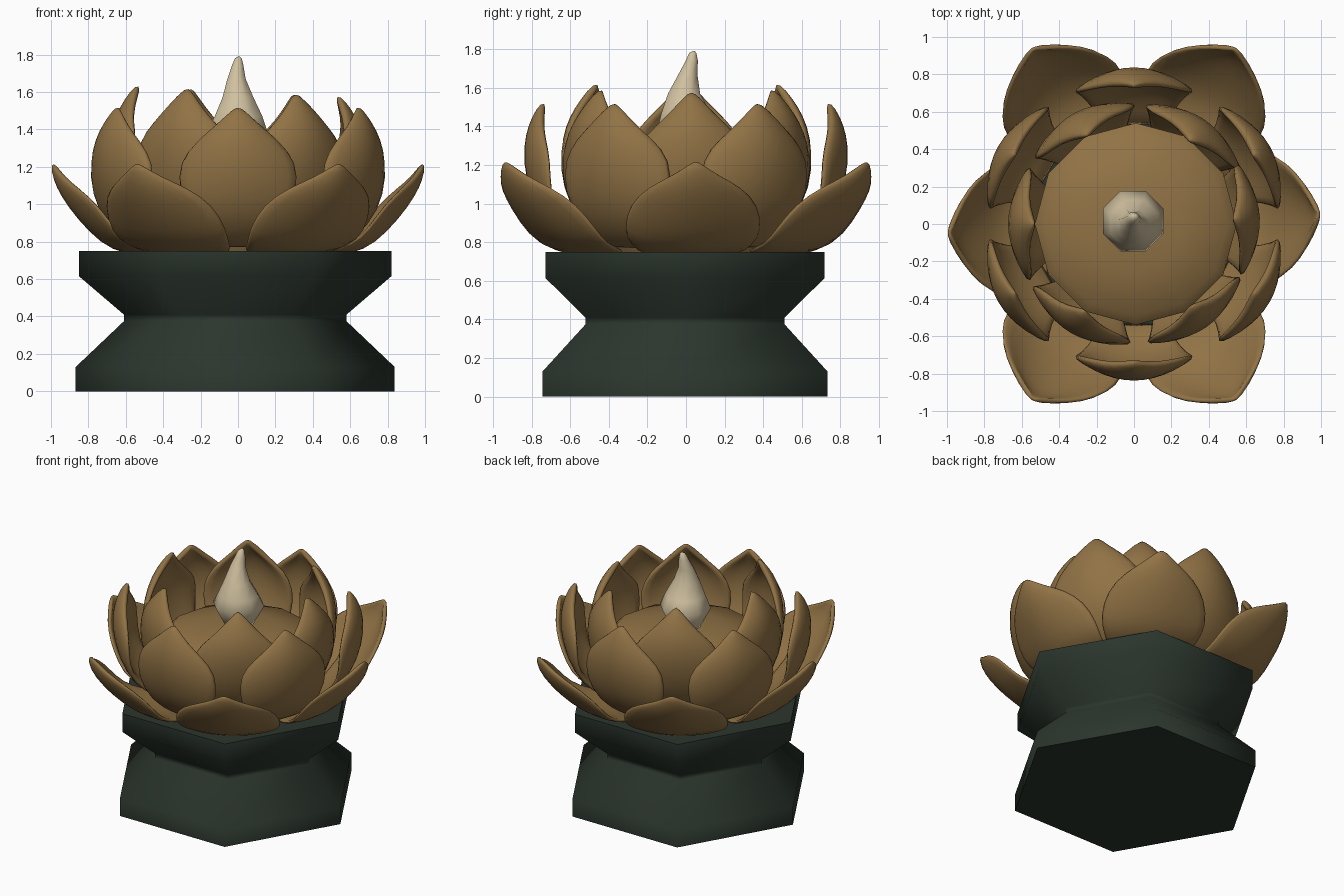
import bpy, bmesh, math
from mathutils import Vector, Matrix

if "Cube" in bpy.data.objects:
    bpy.data.objects.remove(bpy.data.objects["Cube"])


def material(name, rgb):
    m = bpy.data.materials.new(name)
    m.diffuse_color = (*rgb, 1)
    m.use_nodes = True
    m.node_tree.nodes["Principled BSDF"].inputs["Base Color"].default_value = m.diffuse_color
    return m


BROWN = material("bronze brown", (0.285, 0.171, 0.060))
GREEN = material("dark green", (0.024, 0.036, 0.026))
CREAM = material("cream", (0.63, 0.53, 0.35))


def make_object(name, bm, mat, angle):
    mesh = bpy.data.meshes.new(name)
    bm.to_mesh(mesh)
    bm.free()
    mesh.materials.append(mat)
    ob = bpy.data.objects.new(name, mesh)
    bpy.context.collection.objects.link(ob)
    bpy.ops.object.select_all(action='DESELECT')
    ob.select_set(True)
    bpy.context.view_layer.objects.active = ob
    bpy.ops.object.shade_smooth_by_angle(angle=math.radians(angle))
    return ob


def lathe(name, sections, sides, mat, angle, turn=0.0):
    """Stack of regular polygon rings: (x, y, z, radius)."""
    bm = bmesh.new()
    rings = []
    for x, y, z, r in sections:
        rings.append([bm.verts.new((x + r * math.cos(turn + 2 * math.pi * k / sides),
                                    y + r * math.sin(turn + 2 * math.pi * k / sides), z))
                      for k in range(sides)])
    for a, b in zip(rings, rings[1:]):
        for k in range(sides):
            n = (k + 1) % sides
            bm.faces.new((a[k], a[n], b[n], b[k]))
    bm.faces.new(rings[0][::-1])
    bm.faces.new(rings[-1])
    return make_object(name, bm, mat, angle)


def petal(name, profile, azimuth, cup, stretch=1.0, rise=1.0, thick=0.04):
    """Cupped leaf; profile rows are (radius, height, half width)."""
    bm = bmesh.new()
    rows = []
    steps = [-1, -0.67, -0.33, 0, 0.33, 0.67, 1]
    rot = Matrix.Rotation(math.radians(azimuth), 3, 'Z')
    for i, (r, z, w) in enumerate(profile):
        r0, z0, _ = profile[max(i - 1, 0)]
        r1, z1, _ = profile[min(i + 1, len(profile) - 1)]
        inward = Vector((-(z1 - z0), 0, r1 - r0)).normalized()
        bend = cup * min(1, 0.1 + 0.3 * i)
        rows.append([bm.verts.new(rot @ (Vector((r * stretch, w * s, z * rise))
                                         + inward * bend * w * s * s)) for s in steps])
    for a, b in zip(rows, rows[1:]):
        for j in range(len(steps) - 1):
            bm.faces.new((a[j], a[j + 1], b[j + 1], b[j]))
    ob = make_object(name, bm, BROWN, 60)
    sol = ob.modifiers.new("thickness", 'SOLIDIFY')
    sol.thickness = thick
    sol.offset = -1
    sub = ob.modifiers.new("smooth", 'SUBSURF')
    sub.levels = sub.render_levels = 1
    return ob


# Hexagonal waisted pedestal
lathe("pedestal", [(-0.015, -0.005, z, r) for z, r in
                   [(0, 0.853), (0.13, 0.853), (0.375, 0.595), (0.41, 0.595),
                    (0.615, 0.835), (0.75, 0.835)]], 6, GREEN, 65)

# Seed pod in the middle of the flower
lathe("seed_pod", [(0.01, 0, z, r) for z, r in
                   [(0.75, 0.42), (0.95, 0.52), (1.13, 0.54), (1.18, 0.49),
                    (1.23, 0.25), (1.25, 0.05)]], 12, BROWN, 50)

# Bud with a bent tip
lathe("centre_bud", [(-0.01, 0.02, 1.21, 0.08), (-0.005, 0.015, 1.39, 0.175),
                     (0.003, 0.0, 1.47, 0.138), (0, -0.01, 1.57, 0.09),
                     (-0.008, 0.01, 1.67, 0.053), (-0.002, 0.03, 1.74, 0.034),
                     (0.002, 0.035, 1.78, 0.02), (0.005, 0.04, 1.79, 0.006)],
      8, CREAM, 80, math.pi / 8)

# Petal rings
outer = [(0.46, 0.725, 0.26), (0.61, 0.732, 0.325), (0.735, 0.785, 0.37), (0.865, 0.92, 0.345),
         (0.95, 1.04, 0.25), (0.99, 1.13, 0.13), (1.005, 1.215, 0.02)]
middle = [(0.54, 0.75, 0.17), (0.71, 0.86, 0.26), (0.81, 1.03, 0.33), (0.85, 1.22, 0.33),
          (0.835, 1.36, 0.235), (0.80, 1.45, 0.125), (0.75, 1.53, 0.015)]
inner = [(0.45, 0.80, 0.18), (0.60, 0.98, 0.28), (0.67, 1.18, 0.325), (0.685, 1.36, 0.30),
         (0.655, 1.48, 0.205), (0.61, 1.56, 0.115), (0.545, 1.645, 0.015)]
inner_turn = [3, 56, 118, 180, 240, 305]
for k in range(6):
    on_axis = k % 3 == 0
    petal(f"outer_petal_{k + 1}", outer, 60 * k + (3 if on_axis else 0), 0.33,
          1.0 if on_axis else 1.09, thick=0.03)
    petal(f"middle_petal_{k + 1}", middle, 60 * k + 30, 0.40)
    a = inner_turn[k]
    petal(f"inner_petal_{k + 1}", inner, a, 0.42,
          rise=1 - 0.017 * (1 + math.cos(math.radians(a))))
